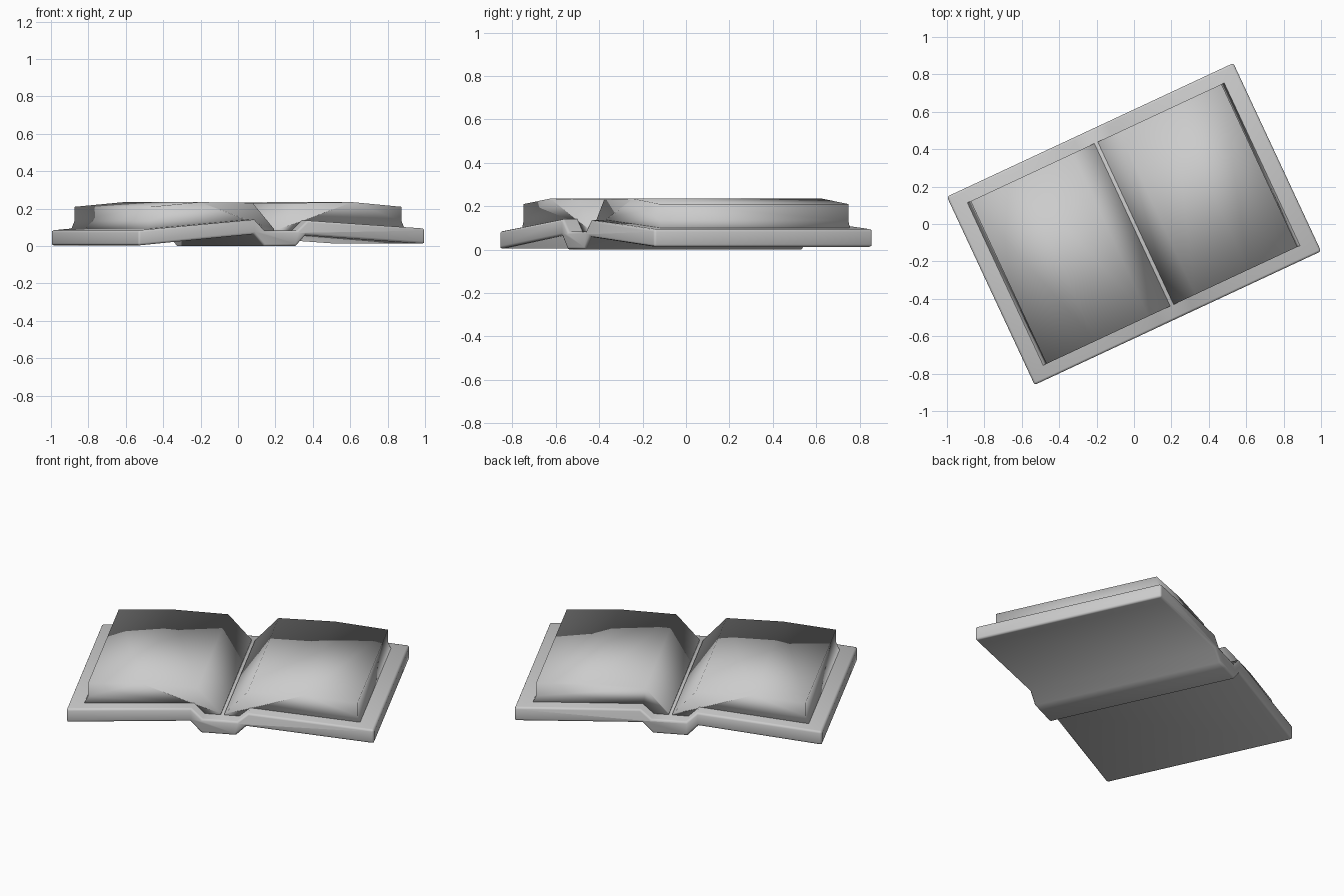
import bpy, bmesh, math
from mathutils import Matrix

if "Cube" in bpy.data.objects:
    bpy.data.objects.remove(bpy.data.objects["Cube"])

TURN = Matrix.Rotation(math.radians(25), 4, 'Z')


def extrude_profile(name, profile, half_depth):
    """Sweep a closed (x, z) profile along y, then turn it to the book's angle."""
    bm = bmesh.new()
    front = [bm.verts.new((x, -half_depth, z)) for x, z in profile]
    back = [bm.verts.new((x, half_depth, z)) for x, z in profile]
    n = len(profile)
    bm.faces.new(front)
    bm.faces.new(back[::-1])
    for i in range(n):
        j = (i + 1) % n
        bm.faces.new((front[i], front[j], back[j], back[i]))
    bmesh.ops.recalc_face_normals(bm, faces=bm.faces)
    bm.transform(TURN)
    for f in bm.faces:
        f.smooth = True
    mesh = bpy.data.meshes.new(name)
    bm.to_mesh(mesh)
    bm.free()
    obj = bpy.data.objects.new(name, mesh)
    bpy.context.collection.objects.link(obj)
    return obj


# Cover: two sloping boards joined by a sunken spine
cover_top = [(-0.845, 0.084), (-0.158, 0.142), (-0.098, 0.083),
             (0.092, 0.083), (0.152, 0.137), (0.845, 0.094)]
cover_bottom = [(0.845, 0.012), (0.142, 0.058), (0.085, 0.0),
                (-0.105, 0.0), (-0.165, 0.064), (-0.845, 0.003)]
cover = extrude_profile("cover", cover_top + cover_bottom, 0.555)
bev = cover.modifiers.new("edge_rounding", 'BEVEL')
bev.width = 0.012
bev.segments = 2
bev.limit_method = 'ANGLE'
bev.angle_limit = math.radians(60)

# Page blocks: arched top, steep gutter wall, fore edge flaring at the base
page = [(0.01, 0.08), (0.01, 0.09), (0.138, 0.231), (0.45, 0.235),
        (0.74, 0.210), (0.74, 0.135), (0.76, 0.09), (0.15, 0.13), (0.095, 0.08)]
for side, name in ((-1, "left_pages"), (1, "right_pages")):
    extrude_profile(name, [(side * x, z) for x, z in page], 0.48)
